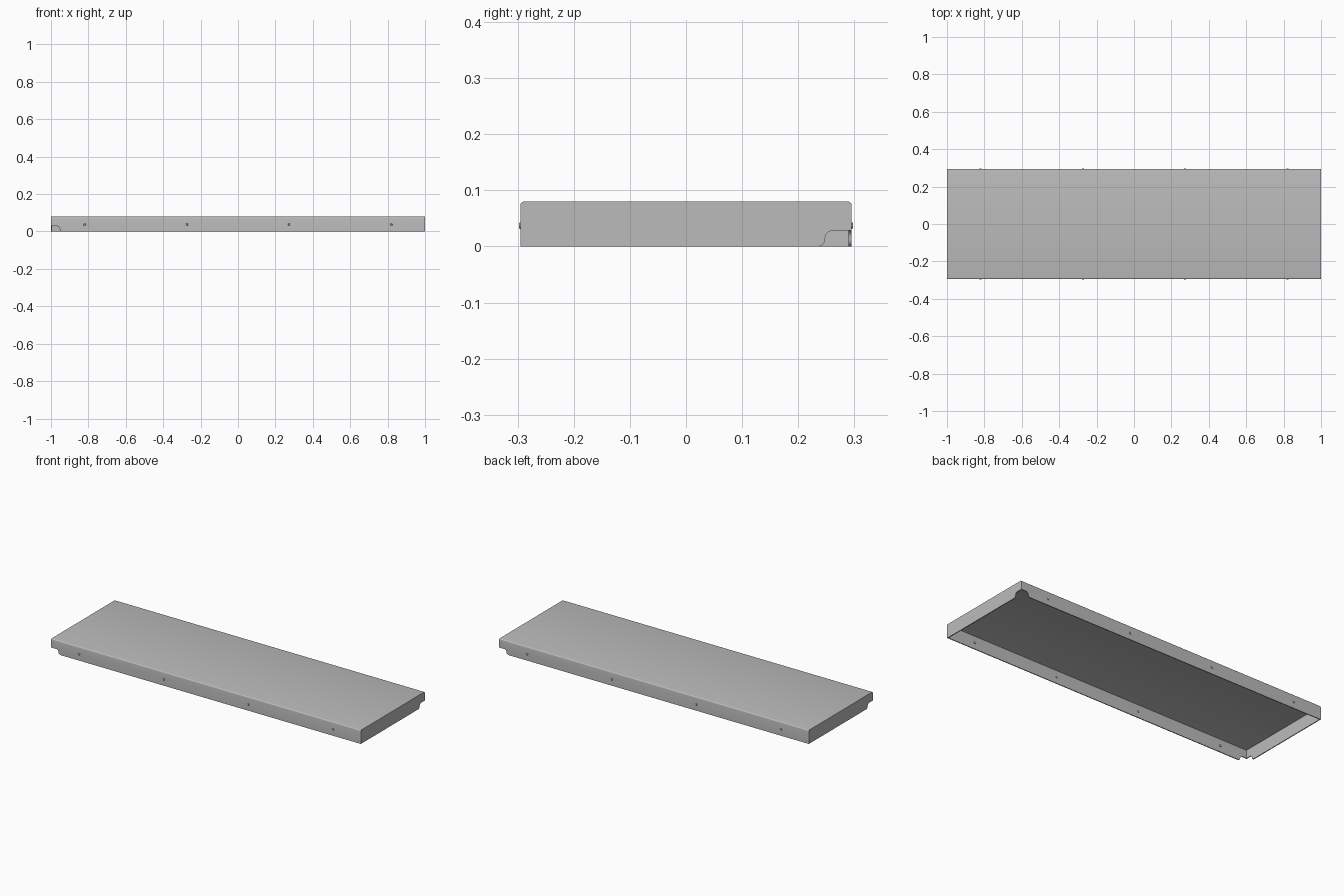
import bpy, bmesh, math
from mathutils import Matrix

if "Cube" in bpy.data.objects:
    bpy.data.objects.remove(bpy.data.objects["Cube"])

HALF_X, HALF_Y, HEIGHT, WALL = 1.0, 0.295, 0.08, 0.005

grey = bpy.data.materials.new("sheet grey")
grey.use_nodes = True
colour = (0.5, 0.5, 0.5, 1)
grey.diffuse_color = colour
grey.node_tree.nodes["Principled BSDF"].inputs["Base Color"].default_value = colour


def add_object(name, bm):
    bmesh.ops.recalc_face_normals(bm, faces=bm.faces)
    mesh = bpy.data.meshes.new(name)
    bm.to_mesh(mesh)
    bm.free()
    mesh.materials.append(grey)
    obj = bpy.data.objects.new(name, mesh)
    bpy.context.collection.objects.link(obj)
    return obj


def activate(obj):
    bpy.ops.object.select_all(action='DESELECT')
    obj.select_set(True)
    bpy.context.view_layer.objects.active = obj


# Shelf pan: top sheet with folded walls, open underneath
bm = bmesh.new()
bmesh.ops.create_cube(bm, size=1, matrix=Matrix.Translation((0, 0, HEIGHT / 2))
                      @ Matrix.Diagonal((2 * HALF_X, 2 * HALF_Y, HEIGHT, 1)))
bmesh.ops.delete(bm, geom=[f for f in bm.faces if f.normal.z < -0.5], context='FACES_ONLY')
bends = [e for e in bm.edges if all(v.co.z > HEIGHT / 2 for v in e.verts)
         and abs(e.verts[0].co.x - e.verts[1].co.x) > 1]
bmesh.ops.bevel(bm, geom=bends, offset=0.006, segments=4, profile=0.5, affect='EDGES')
shelf = add_object("shelf_pan", bm)
sheet = shelf.modifiers.new("sheet thickness", 'SOLIDIFY')
sheet.thickness, sheet.offset, sheet.use_even_offset = WALL, -1, True


# Notch outline: distance from the corner and height, with rounded shoulders
def notch_profile(width=0.06, top=0.028, r=0.013):
    pts = [(-0.02, -0.02), (width, -0.02), (width, 0)]
    for i in range(1, 7):
        a = math.pi / 2 * i / 6
        pts.append((width - r * math.sin(a), r * (1 - math.cos(a))))
    for i in range(7):
        a = math.pi / 2 * i / 6
        pts.append((width - 2 * r + r * math.cos(a), top - r + r * math.sin(a)))
    return pts + [(-0.02, top)]


def notch_cutter(place):
    bm = bmesh.new()
    face = bm.faces.new([bm.verts.new(place(u, z, -0.02)) for u, z in notch_profile()])
    moved = bmesh.ops.extrude_face_region(bm, geom=[face])["geom"]
    shift = [a - b for a, b in zip(place(0, 0, 0.012), place(0, 0, -0.02))]
    bmesh.ops.translate(bm, vec=shift, verts=[g for g in moved if isinstance(g, bmesh.types.BMVert)])
    cutter = add_object("notch_cutter", bm)
    cutter.hide_render = True
    return cutter


# Cut both walls at two opposite corners
activate(shelf)
bpy.ops.object.modifier_apply(modifier=sheet.name)
for s in (1, -1):
    for place in (lambda u, z, d: (s * (HALF_X - d), s * (HALF_Y - u), z),
                  lambda u, z, d: (s * (HALF_X - u), s * (HALF_Y - d), z)):
        cutter = notch_cutter(place)
        cut = shelf.modifiers.new("notch", 'BOOLEAN')
        cut.object, cut.operation, cut.solver = cutter, 'DIFFERENCE', 'EXACT'
        activate(shelf)
        bpy.ops.object.modifier_apply(modifier=cut.name)
        bpy.data.objects.remove(cutter)
bpy.ops.object.shade_smooth_by_angle(angle=math.radians(30))


# Rivets: low heads on the outside and inside of each long wall
for side, name in ((-1, "front"), (1, "back")):
    bm = bmesh.new()
    for x in (-0.82, -0.273, 0.273, 0.82):
        for y, r1, r2, depth in ((HALF_Y + 0.001, 0.007, 0.004, 0.004),
                                 (HALF_Y - WALL - 0.001, 0.004, 0.007, 0.004)):
            turn = Matrix.Rotation(side * -math.pi / 2, 4, 'X')
            bmesh.ops.create_cone(bm, cap_ends=True, segments=16, radius1=r1, radius2=r2, depth=depth,
                                  matrix=Matrix.Translation((x, side * y, 0.037)) @ turn)
    rivets = add_object(name + "_rivets", bm)
    activate(rivets)
    bpy.ops.object.shade_smooth_by_angle(angle=math.radians(30))
